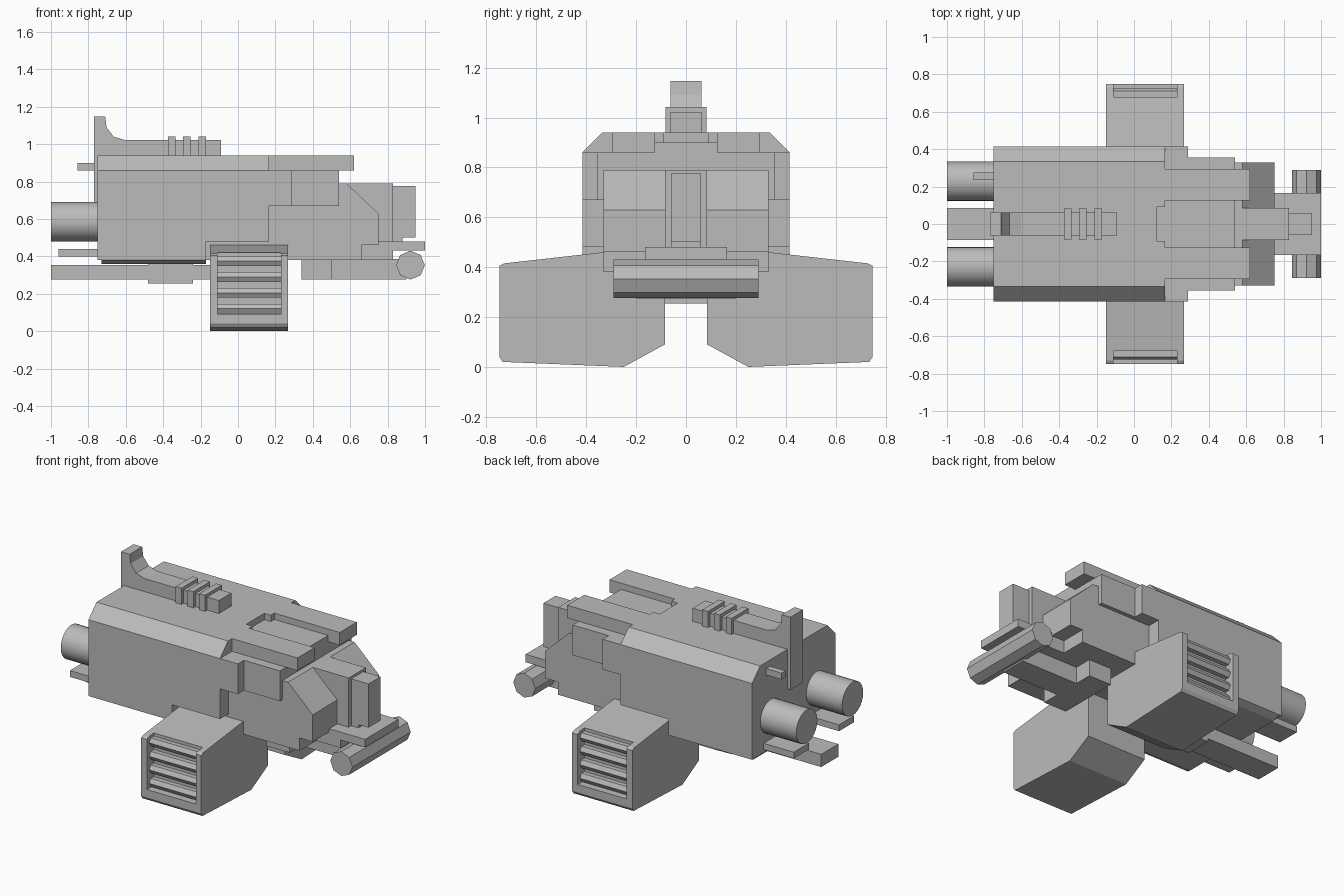
import bpy, bmesh
from math import cos, sin, pi

cube = bpy.data.objects.get("Cube")
if cube:
    bpy.data.objects.remove(cube, do_unlink=True)

grey = bpy.data.materials.new("plain grey")
grey.use_nodes = True
grey.diffuse_color = (0.5, 0.5, 0.5, 1)
grey.node_tree.nodes["Principled BSDF"].inputs["Base Color"].default_value = (0.5, 0.5, 0.5, 1)


def prism(name, axis, profile, start, end):
    """Extrude a profile along x (profile is y, z) or along y (profile is x, z)."""
    bm = bmesh.new()
    place = (lambda p, t: (t, p[0], p[1])) if axis == "x" else (lambda p, t: (p[0], t, p[1]))
    ends = [[bm.verts.new(place(p, t)) for p in profile] for t in (start, end)]
    for ring in ends:
        bm.faces.new(ring)
    n = len(profile)
    for i in range(n):
        j = (i + 1) % n
        bm.faces.new((ends[0][i], ends[0][j], ends[1][j], ends[1][i]))
    bmesh.ops.recalc_face_normals(bm, faces=bm.faces)
    mesh = bpy.data.meshes.new(name)
    bm.to_mesh(mesh)
    bm.free()
    mesh.materials.append(grey)
    obj = bpy.data.objects.new(name, mesh)
    bpy.context.collection.objects.link(obj)
    return obj


def box(name, x, y, z):
    return prism(name, "x", [(y[0], z[0]), (y[1], z[0]), (y[1], z[1]), (y[0], z[1])], *x)


def slab(name, x, half, z):
    return box(name, x, (-half, half), z)


def ngon(cx, cz, r, n):
    return [(cx + r * cos(2 * pi * i / n), cz + r * sin(2 * pi * i / n)) for i in range(n)]


def mirrored(points):
    return points + [(-y, z) for y, z in reversed(points)]


def cut(obj, cutter):
    cutter.hide_render = True
    cutter.hide_viewport = True
    cutter.display_type = "WIRE"
    mod = obj.modifiers.new("cut", "BOOLEAN")
    mod.operation = "DIFFERENCE"
    mod.solver = "EXACT"
    mod.object = cutter


# Main hull with bevelled roof edges and a deeper rear half
hull = prism("main_hull", "x", mirrored([(0.415, 0.48), (0.415, 0.86), (0.335, 0.94)]), -0.75, 0.165)
cut(hull, slab("roof_recess_cutter", (0.165 - 0.045, 0.3), 0.09, (0.9, 1.0)))
slab("rear_lower_hull", (-0.75, -0.17), 0.415, (0.38, 0.48))
prism("rear_belly", "x", mirrored([(0.37, 0.36), (0.415, 0.38)]), -0.73, -0.17)

# Forked roof extension with sunken centre
slab("roof_floor", (0.165, 0.54), 0.125, (0.79, 0.9))
slab("roof_support", (0.165, 0.54), 0.295, (0.79, 0.86))
for s in (-1, 1):
    box("roof_fork", (0.165, 0.62), sorted((s * 0.125, s * 0.295)), (0.86, 0.94))

# Stepped side shoulders
slab("shoulder_wide", (0.165, 0.29), 0.415, (0.67, 0.86))
slab("shoulder_narrow", (0.29, 0.54), 0.355, (0.67, 0.86))

# Sloped nose and its central snout
prism("nose", "y", [(-0.17, 0.38), (0.66, 0.38), (0.66, 0.46), (0.75, 0.46),
                    (0.75, 0.63), (0.58, 0.79), (-0.17, 0.79)], -0.33, 0.33)
slab("snout", (0.55, 0.83), 0.085, (0.38, 0.79))
slab("snout_base", (0.66, 0.83), 0.165, (0.38, 0.48))
slab("snout_tip", (0.83, 0.95), 0.06, (0.5, 0.775))
slab("snout_shelf", (0.83, 1.0), 0.165, (0.43, 0.48))
slab("snout_web", (0.83, 0.88), 0.06, (0.43, 0.52))

# Front cross bar on its keel
prism("cross_bar", "y", ngon(0.922, 0.353, 0.077, 8), -0.29, 0.29)
slab("keel", (0.41, 0.9), 0.085, (0.275, 0.385))
prism("keel_foot", "y", [(0.34, 0.275), (0.5, 0.275), (0.5, 0.385), (0.34, 0.385)], -0.2, 0.2)

# Rear gear below the hull
slab("lower_rail", (-1.0, -0.1), 0.085, (0.275, 0.355))
slab("rail_bracket", (-0.48, -0.24), 0.085, (0.255, 0.37))

for s in (-1, 1):
    # Rear exhaust cylinders and the plates under them
    circle = ngon(s * 0.228, 0.585, 0.105, 24)
    pipe = prism("exhaust_pipe", "x", circle, -1.0, -0.74)
    bpy.ops.object.select_all(action="DESELECT")
    pipe.select_set(True)
    bpy.context.view_layer.objects.active = pipe
    bpy.ops.object.shade_smooth_by_angle()
    box("exhaust_plate", (-0.96, -0.74), sorted((s * 0.15, s * 0.3)), (0.4, 0.44))

    # Side pods with a grille in the outer face
    outline = [(0.085, 0.09), (0.25, 0.0), (0.735, 0.02), (0.748, 0.04),
               (0.748, 0.405), (0.73, 0.415), (0.33, 0.46), (0.085, 0.48)]
    pod = prism("side_pod", "x", [(s * y, z) for y, z in outline], -0.15, 0.268)
    cut(pod, box("grille_cutter", (-0.11, 0.23), sorted((s * 0.68, s * 0.8)), (0.09, 0.421)))
    for i in range(4):
        prism("grille_slat", "x", ngon(s * 0.695, 0.375 - i * 0.085, 0.03, 6), -0.11, 0.23)

# Top fin with curved tail and ribs
prism("top_fin", "y", [(-0.77, 0.69), (-0.77, 1.147), (-0.71, 1.147), (-0.703, 1.09),
                       (-0.665, 1.04), (-0.605, 1.022), (-0.09, 1.022), (-0.09, 0.93),
                       (-0.74, 0.93), (-0.74, 0.69)], -0.062, 0.062)
for i in range(3):
    x = -0.375 + i * 0.082
    slab("fin_rib", (x, x + 0.04), 0.083, (0.93, 1.042))

# Small rear peg
box("rear_peg", (-0.857, -0.74), (0.235, 0.275), (0.86, 0.9))
